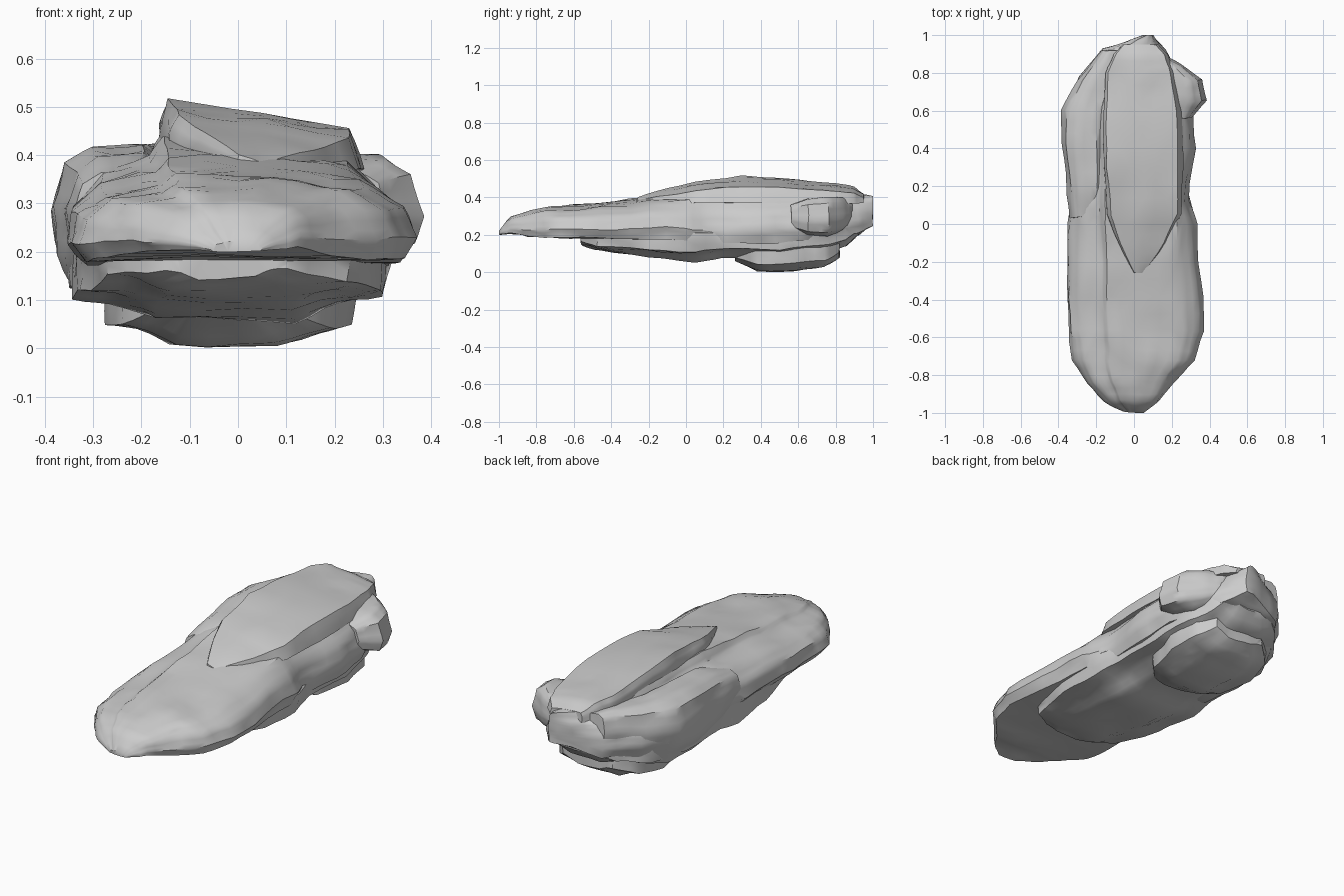
import bpy
import bmesh
from mathutils import Vector, noise

cube = bpy.data.objects.get("Cube")
if cube:
    bpy.data.objects.remove(cube, do_unlink=True)


def rock_layer(name, profile, stations, roughness=.014):
    """Loft a unit profile (across, up) through stations of
    (y, right edge, left edge, underside, top), then weather the surface."""
    bm = bmesh.new()
    rings = []
    for y, x_right, x_left, low, high in stations:
        ring = []
        for across, up in profile:
            x = x_right + (x_left - x_right) * across
            z = low + (high - low) * up
            ring.append(bm.verts.new((x, y, z)))
        rings.append(ring)

    # Skin between neighbouring rings, then close the two ends
    count = len(profile)
    for ring, following in zip(rings, rings[1:]):
        for i in range(count):
            j = (i + 1) % count
            bm.faces.new((ring[i], ring[j], following[j], following[i]))
    bm.faces.new(rings[0])
    bm.faces.new(rings[-1])
    bmesh.ops.subdivide_edges(bm, edges=bm.edges[:], cuts=2, use_grid_fill=True)

    # Weathering: broad lumps stretched along the bedding, plus fine chips
    for vert in bm.verts:
        p = vert.co.copy()
        lumps = noise.noise_vector(Vector((p.x * 7, p.y * 5, p.z * 9)))
        chips = noise.noise_vector(p * 19)
        vert.co += (lumps + chips * .4) * roughness
        vert.co.y = max(-1, min(1, vert.co.y))
        vert.co.z = max(0, vert.co.z)

    bmesh.ops.triangulate(bm, faces=bm.faces[:])
    bmesh.ops.recalc_face_normals(bm, faces=bm.faces[:])
    mesh = bpy.data.meshes.new(name)
    bm.to_mesh(mesh)
    bm.free()
    rock = bpy.data.objects.new(name, mesh)
    bpy.context.collection.objects.link(rock)

    # Smooth faces with crisp fracture edges
    bpy.ops.object.select_all(action="DESELECT")
    rock.select_set(True)
    bpy.context.view_layer.objects.active = rock
    bpy.ops.object.shade_smooth_by_angle(angle=.7)
    return rock


# Cross-section shapes, running clockwise from the lower right corner
terraced = [(.05, 0), (0, .2), (.02, .5), (.1, .74), (.26, .86), (.3, 1),
            (.6, .97), (.85, .86), (.96, .58), (1, .25), (.96, 0)]
tilted = [(0, 0), (0, .7), (.04, 1), (.5, .82), (.94, .6), (1, 0)]
hull = [(.25, .02), (.12, .2), (0, .25), (0, .8), (.08, 1),
        (.92, 1), (1, .8), (.98, .25), (.85, .15), (.7, 0)]
boulder = [(.2, 0), (.05, .3), (0, .6), (.1, .9), (.3, 1),
           (.7, 1), (.9, .85), (1, .4), (.9, .1), (.6, 0)]

# Long overhanging slab that runs the whole length
rock_layer("main_slab", terraced, [
    (-1, -.06, .05, .2, .22),
    (-.94, -.16, .13, .2, .29),
    (-.84, -.25, .22, .19, .33),
    (-.72, -.33, .33, .19, .35),
    (-.56, -.35, .37, .18, .36),
    (-.3, -.35, .35, .18, .39),
    (0, -.35, .33, .17, .42),
    (.12, -.34, .29, .16, .43),
    (.4, -.36, .32, .16, .44),
    (.62, -.36, .31, .17, .44),
    (.78, -.29, .25, .18, .43),
    (.92, -.17, .17, .2, .42),
    (1, .05, .1, .25, .4),
])

# Tilted crown, highest along its right edge
rock_layer("crown_ridge", tilted, [
    (-.26, 0, .06, .36, .4),
    (-.1, -.08, .17, .36, .45),
    (.05, -.14, .25, .37, .48),
    (.3, -.16, .26, .37, .515),
    (.6, -.16, .25, .37, .5),
    (.8, -.15, .22, .37, .475),
    (.9, -.11, .18, .37, .455),
    (.95, -.06, .13, .37, .42),
], roughness=.009)

# Broad belly beneath the slab
rock_layer("belly", hull, [
    (-.56, -.15, .12, .14, .22),
    (-.48, -.27, .24, .12, .23),
    (-.2, -.33, .3, .08, .24),
    (.05, -.34, .31, .06, .25),
    (.2, -.34, .28, .085, .25),
    (.5, -.35, .29, .08, .26),
    (.72, -.3, .27, .1, .26),
    (.86, -.2, .2, .14, .26),
    (.93, -.1, .14, .2, .27),
])

# Rounded foot the rock rests on
rock_layer("foot", hull, [
    (.26, -.16, .1, .06, .15),
    (.38, -.24, .2, .005, .16),
    (.58, -.27, .25, .005, .17),
    (.74, -.24, .22, .03, .17),
    (.82, -.15, .15, .08, .18),
], roughness=.01)

# Bulges on the two flanks near the back
rock_layer("right_flank", boulder, [
    (.04, -.34, -.15, .15, .36),
    (.2, -.36, -.12, .11, .4),
    (.42, -.385, -.12, .1, .42),
    (.6, -.385, -.1, .1, .42),
    (.76, -.3, -.06, .14, .42),
    (.92, -.17, -.05, .23, .42),
], roughness=.01)
rock_layer("left_boulder", boulder, [
    (.56, .15, .31, .23, .36),
    (.65, .14, .385, .2, .39),
    (.76, .12, .36, .19, .4),
    (.84, .08, .26, .22, .4),
    (.89, .06, .17, .25, .38),
], roughness=.008)
